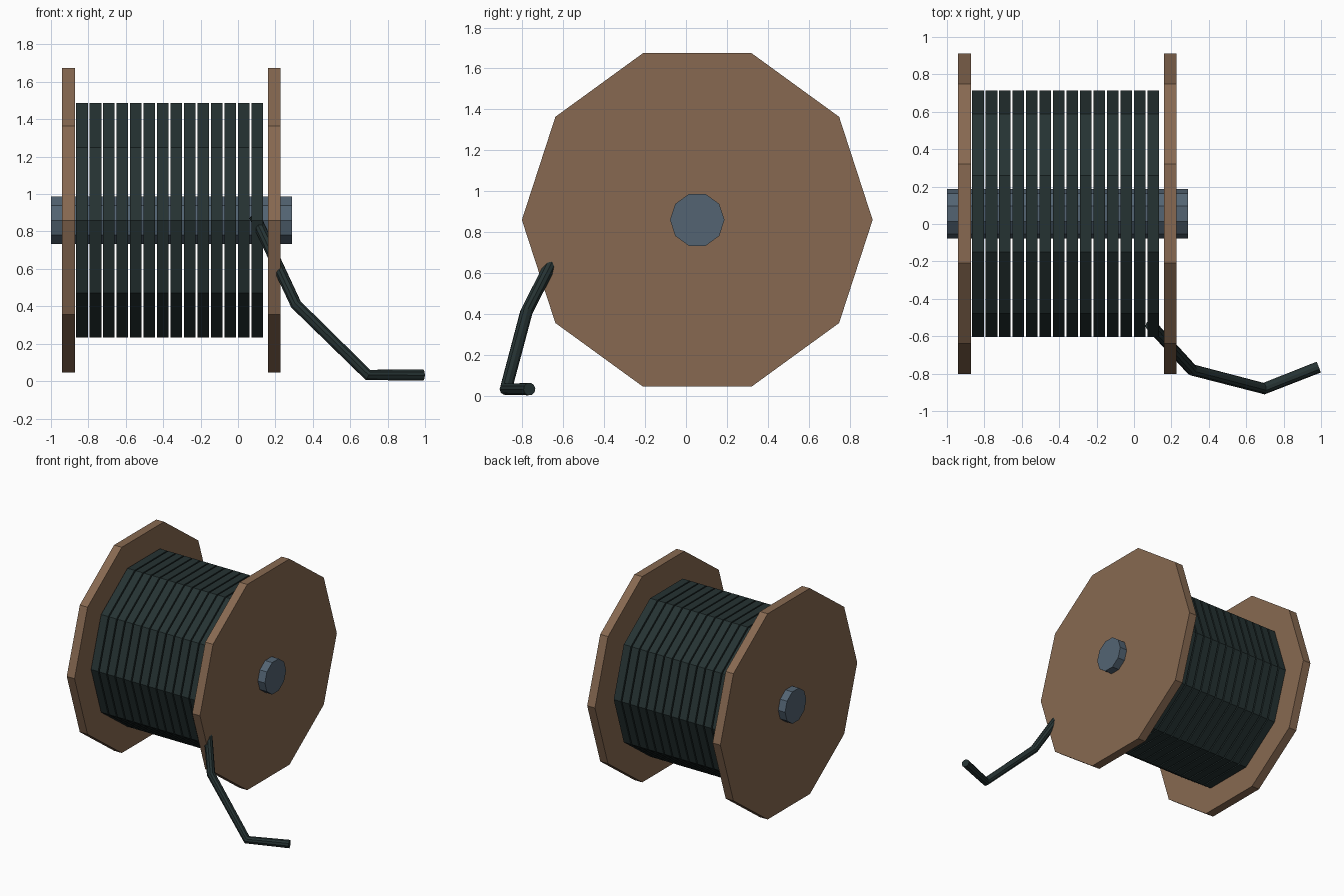
import bpy
import math

cube = bpy.data.objects.get("Cube")
if cube:
    bpy.data.objects.remove(cube, do_unlink=True)

CENTRE_Y, CENTRE_Z = 0.055, 0.86
SIDES = 10


def make_material(name, rgb):
    mat = bpy.data.materials.new(name)
    mat.use_nodes = True
    colour = (*rgb, 1.0)
    mat.diffuse_color = colour
    mat.node_tree.nodes["Principled BSDF"].inputs["Base Color"].default_value = colour
    return mat


wood = make_material("brown wood", (0.242, 0.141, 0.082))
steel = make_material("blue grey steel", (0.087, 0.127, 0.171))
rubber = make_material("dark green rubber", (0.0185, 0.032, 0.032))


def add_disc(name, x_min, x_max, radius, mat):
    """Ten-sided drum along x, with corners pointing to the front and back."""
    bpy.ops.mesh.primitive_cylinder_add(
        vertices=SIDES, radius=radius, depth=x_max - x_min,
        location=((x_min + x_max) / 2, CENTRE_Y, CENTRE_Z),
        rotation=(0, math.pi / 2, 0))
    obj = bpy.context.object
    obj.name = name
    obj.data.materials.append(mat)
    return obj


# Axle and the two end flanges
add_disc("axle", -1.0, 0.29, 0.133, steel)
add_disc("right_flange", -0.94, -0.872, 0.857, wood)
add_disc("left_flange", 0.16, 0.228, 0.857, wood)

# Wound cable: a row of separate turns on the axle
TURNS, PITCH, WIDTH = 14, 0.072, 0.062
for i in range(TURNS):
    x = -0.865 + i * PITCH
    add_disc(f"cable_turn_{i + 1}", x, x + WIDTH, 0.66, rubber)

# Loose cable end running through the flange down to the ground
path = [(0.09, -0.54, 0.88), (0.31, -0.78, 0.41),
        (0.695, -0.88, 0.033), (0.988, -0.765, 0.033)]
curve = bpy.data.curves.new("loose_cable", "CURVE")
curve.dimensions = "3D"
curve.bevel_depth = 0.031
curve.bevel_resolution = 3
curve.use_fill_caps = True
spline = curve.splines.new("POLY")
spline.points.add(len(path) - 1)
for point, co in zip(spline.points, path):
    point.co = (*co, 1.0)
spline.use_smooth = False
curve.materials.append(rubber)
cable = bpy.data.objects.new("loose_cable", curve)
bpy.context.collection.objects.link(cable)
